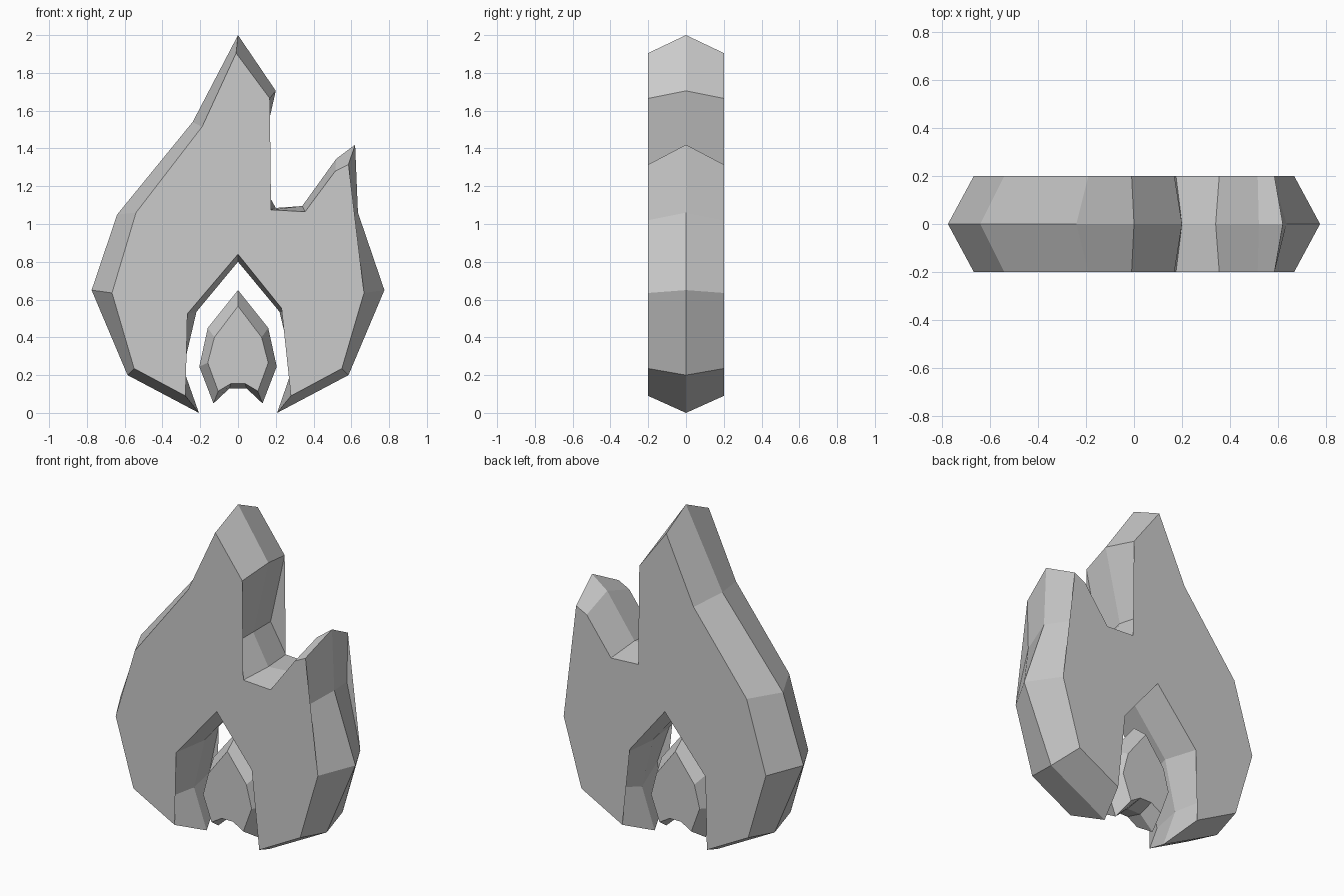
import bpy
import bmesh

if "Cube" in bpy.data.objects:
    bpy.data.objects.remove(bpy.data.objects["Cube"])


def ridged_plate(name, ridge, face, depth):
    """Plate with a widest outline at y=0 and inset outlines at y=-depth and y=+depth."""
    bm = bmesh.new()
    rings = [[bm.verts.new((x, y, z)) for x, z in outline]
             for outline, y in ((face, -depth), (ridge, 0), (face, depth))]
    n = len(ridge)
    for a, b in zip(rings, rings[1:]):
        for i in range(n):
            j = (i + 1) % n
            bm.faces.new((a[i], a[j], b[j], b[i]))
    caps = [bm.faces.new(rings[0]), bm.faces.new(rings[2])]
    bmesh.ops.triangulate(bm, faces=caps)
    bmesh.ops.recalc_face_normals(bm, faces=bm.faces)
    mesh = bpy.data.meshes.new(name)
    bm.to_mesh(mesh)
    bm.free()
    obj = bpy.data.objects.new(name, mesh)
    bpy.context.collection.objects.link(obj)
    return obj


def mirrored(half):
    """Close a half outline that starts on the centre line."""
    return half + [(-x, z) for x, z in reversed(half) if x > 0]


# Outer flame: clockwise from the tip, round the side tongue, then the arch
outer_ridge = [(0, 2), (0.2, 1.705), (0.1, 1.265), (0.2, 1.085), (0.34, 1.095),
               (0.52, 1.345), (0.62, 1.42), (0.635, 1.06), (0.775, 0.65),
               (0.585, 0.2), (0.207, 0), (0.29, 0.24), (0.22, 0.535), (0, 0.8),
               (-0.22, 0.535), (-0.29, 0.235), (-0.207, 0), (-0.585, 0.2),
               (-0.775, 0.65), (-0.64, 1.05), (-0.24, 1.54)]
outer_face = [(-0.01, 1.905), (0.168, 1.665), (0.075, 1.245), (0.175, 1.075), (0.355, 1.065),
              (0.515, 1.28), (0.585, 1.315), (0.578, 1.02), (0.667, 0.635),
              (0.55, 0.235), (0.28, 0.09), (0.33, 0.3), (0.25, 0.53), (0, 0.84),
              (-0.268, 0.525), (-0.33, 0.235), (-0.278, 0.09), (-0.55, 0.235),
              (-0.667, 0.635), (-0.54, 1.06), (-0.19, 1.515)]
ridged_plate("outer_flame", outer_ridge, outer_face, 0.2)

# Small inner flame with a notched base, thinner than the outer one
inner_ridge = mirrored([(0, 0.65), (0.16, 0.45), (0.205, 0.245), (0.13, 0.05), (0.045, 0.13)])
inner_face = mirrored([(0, 0.565), (0.125, 0.4), (0.16, 0.265), (0.105, 0.115), (0.038, 0.155)])
ridged_plate("inner_flame", inner_ridge, inner_face, 0.1)
